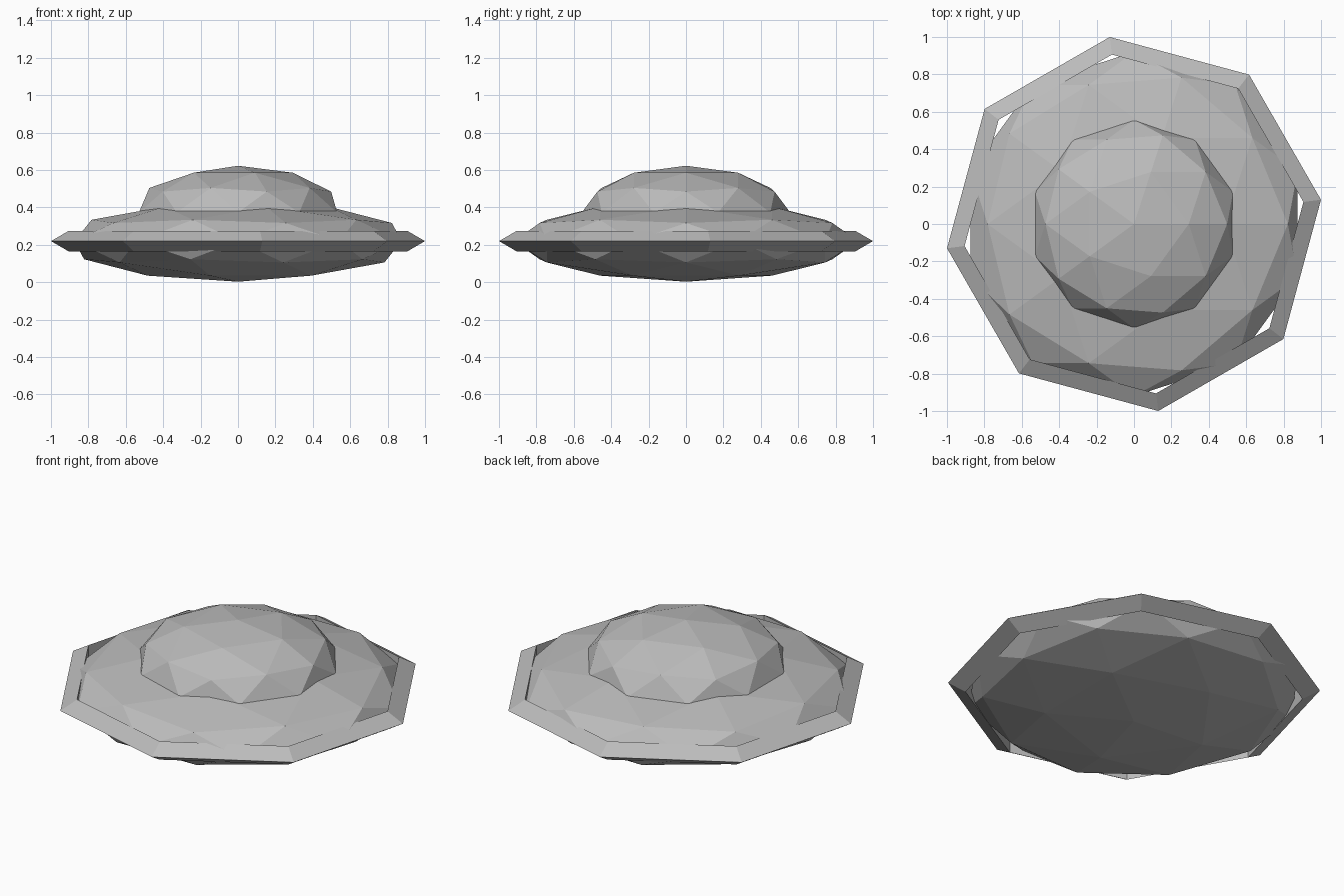
import bpy
import bmesh
from math import radians, cos, sin, tau
from mathutils import Matrix

cube = bpy.data.objects.get("Cube")
if cube:
    bpy.data.objects.remove(cube, do_unlink=True)

# Single grey metal finish
GREY = (0.5, 0.5, 0.5, 1.0)
metal = bpy.data.materials.new("grey_metal")
metal.use_nodes = True
metal.diffuse_color = GREY
metal.node_tree.nodes["Principled BSDF"].inputs["Base Color"].default_value = GREY


def add_object(name, bm):
    bmesh.ops.recalc_face_normals(bm, faces=bm.faces)
    mesh = bpy.data.meshes.new(name)
    bm.to_mesh(mesh)
    bm.free()
    mesh.materials.append(metal)
    obj = bpy.data.objects.new(name, mesh)
    bpy.context.collection.objects.link(obj)
    return obj


def squashed_ball(name, radius, half_height, z):
    bm = bmesh.new()
    bmesh.ops.create_icosphere(bm, subdivisions=2, radius=1)
    shape = Matrix.Diagonal((radius, radius, half_height, 1))
    bmesh.ops.transform(bm, matrix=Matrix.Translation((0, 0, z)) @ shape, verts=bm.verts)
    return add_object(name, bm)


def faceted_ring(name, major, minor, z, sides, turn):
    # Triangular section with its point facing outward
    bm = bmesh.new()
    loops = []
    for i in range(sides):
        a = turn + tau * i / sides
        section = []
        for j in range(3):
            b = tau * j / 3
            r = major + minor * cos(b)
            section.append(bm.verts.new((r * cos(a), r * sin(a), z + minor * sin(b))))
        loops.append(section)
    for i in range(sides):
        here, there = loops[i], loops[(i + 1) % sides]
        for j in range(3):
            k = (j + 1) % 3
            bm.faces.new((here[j], there[j], there[k], here[k]))
    return add_object(name, bm)


# Saucer body, cabin dome and surrounding rim
squashed_ball("saucer_hull", 0.92, 0.217, 0.22)
squashed_ball("cabin_dome", 0.557, 0.25, 0.373)
faceted_ring("outer_rim", 0.945, 0.063, 0.22, 8, radians(7.4))
